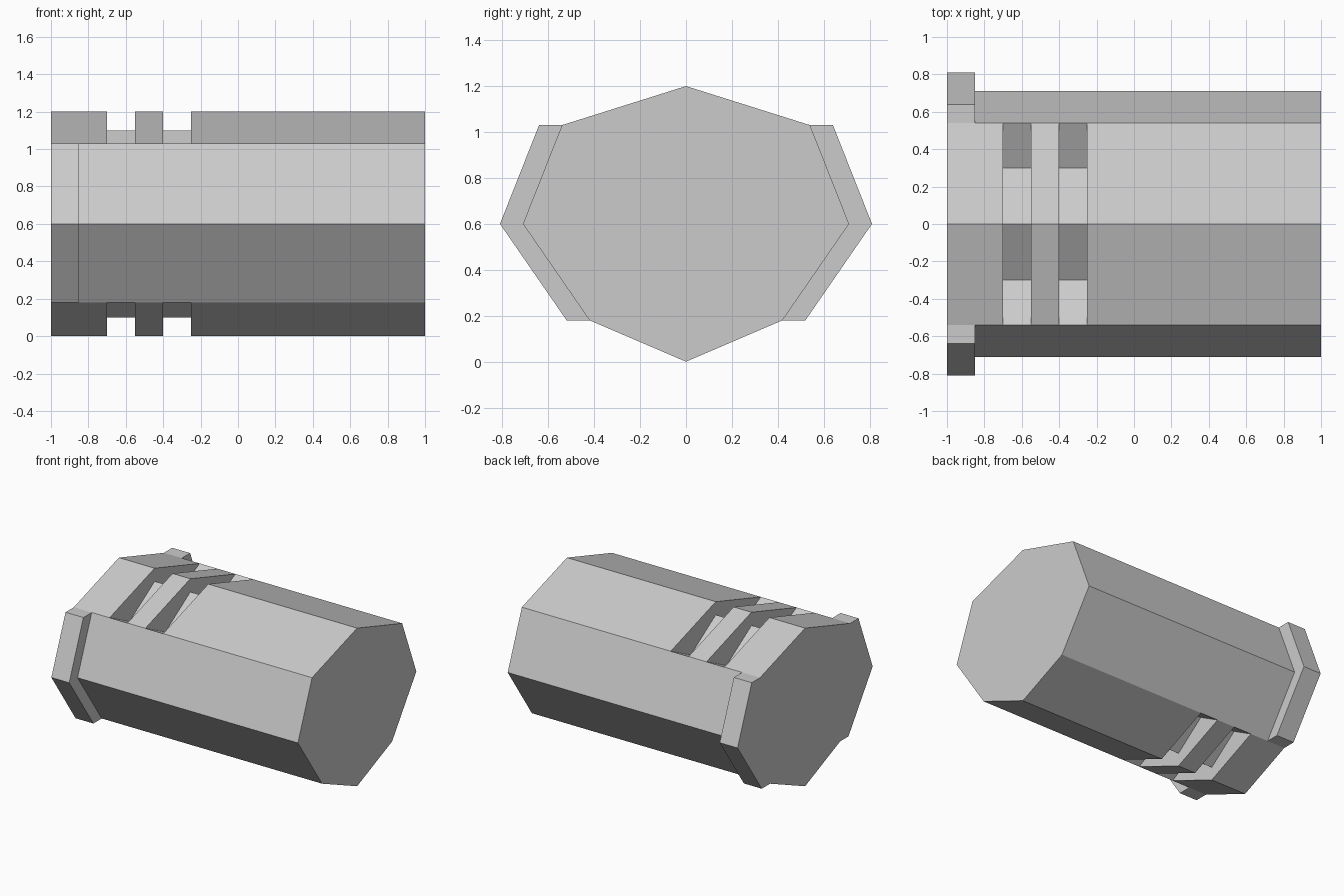
import bpy
import bmesh

if "Cube" in bpy.data.objects:
    bpy.data.objects.remove(bpy.data.objects["Cube"])


def full_loop(half):
    """Mirror a +y half profile (top to bottom) into a closed loop."""
    return half + [(-y, z) for y, z in half[-2:0:-1]]


# Half cross-sections: top, roof mid, shoulder (x2), side, hip (x2), belly mid, bottom
plain = full_loop([(0, 1.2), (0.30, 1.1056), (0.54, 1.03), (0.54, 1.03), (0.71, 0.6),
                   (0.42, 0.18), (0.42, 0.18), (0.24, 0.1029), (0, 0)])
flange = full_loop([(0, 1.2), (0.30, 1.1056), (0.54, 1.03), (0.64, 1.03), (0.81, 0.6),
                    (0.52, 0.18), (0.42, 0.18), (0.24, 0.1029), (0, 0)])
groove = full_loop([(0, 1.1), (0.30, 0.91), (0.54, 1.03), (0.54, 1.03), (0.71, 0.6),
                    (0.42, 0.18), (0.42, 0.18), (0.24, 0.28), (0, 0.1)])

# Sections along x; repeated positions make the step walls
stations = [(-1, flange), (-0.85, flange), (-0.85, plain)]
for a, b in ((-0.70, -0.55), (-0.40, -0.25)):
    stations += [(a, plain), (a, groove), (b, groove), (b, plain)]
stations.append((1, plain))

# Loft the barrel as one closed skin
bm = bmesh.new()
rings = [[bm.verts.new((x, y, z)) for y, z in prof] for x, prof in stations]
n = len(plain)
for r0, r1 in zip(rings, rings[1:]):
    for i in range(n):
        j = (i + 1) % n
        bm.faces.new((r0[i], r0[j], r1[j], r1[i]))
bm.faces.new(rings[0])
bm.faces.new(rings[-1])
bmesh.ops.remove_doubles(bm, verts=bm.verts[:], dist=0.0005)
bmesh.ops.recalc_face_normals(bm, faces=bm.faces[:])

mesh = bpy.data.meshes.new("grooved_barrel")
bm.to_mesh(mesh)
bm.free()
barrel = bpy.data.objects.new("grooved_barrel", mesh)
bpy.context.collection.objects.link(barrel)
